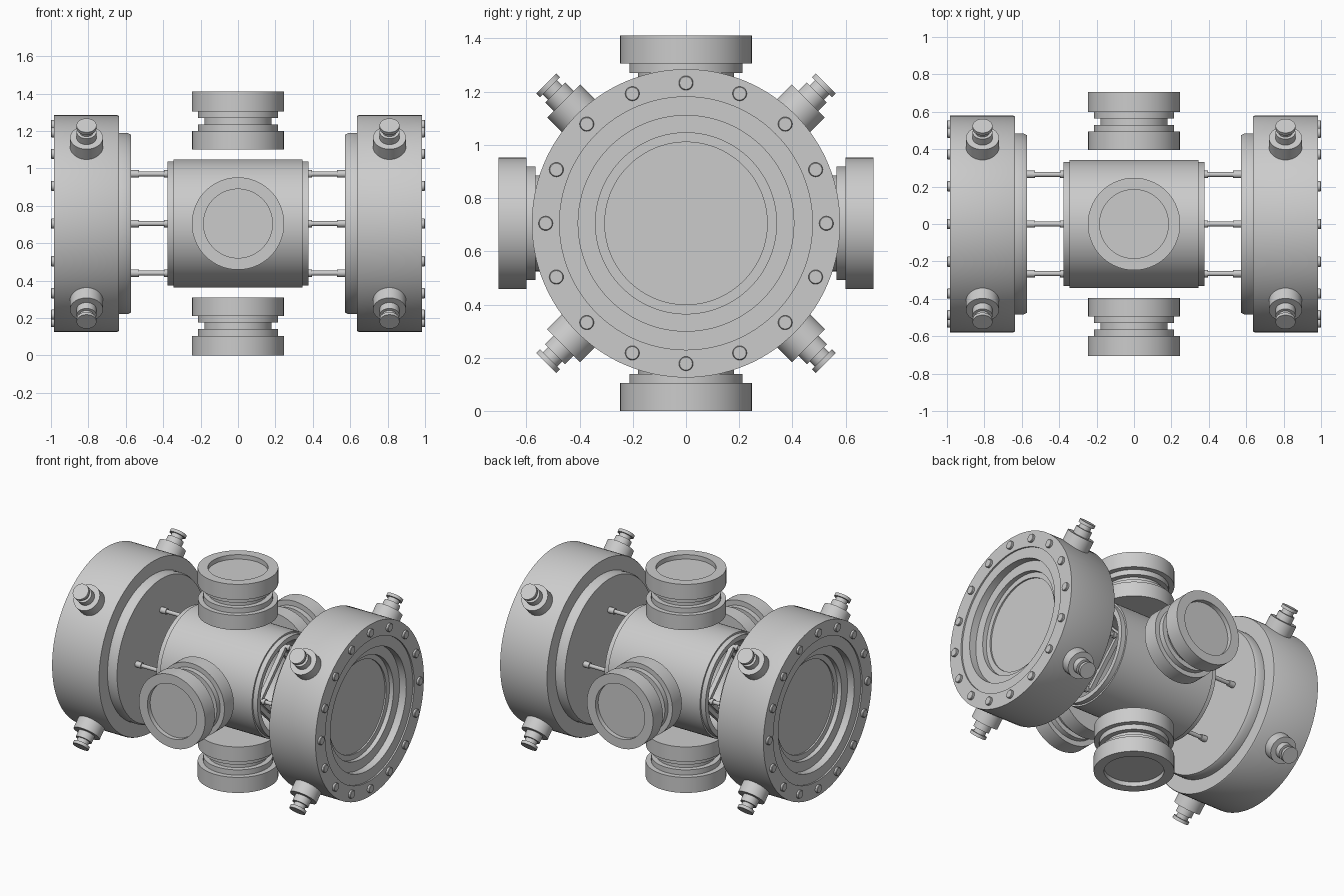
import bpy, bmesh
from math import pi, radians, cos, sin
from mathutils import Matrix, Vector

if "Cube" in bpy.data.objects:
    bpy.data.objects.remove(bpy.data.objects["Cube"], do_unlink=True)

CENTRE = Vector((0, 0, 0.705))

steel = bpy.data.materials.new("brushed_steel")
steel.use_nodes = True
steel.diffuse_color = (0.6, 0.6, 0.6, 1)
steel.node_tree.nodes["Principled BSDF"].inputs["Base Color"].default_value = (0.6, 0.6, 0.6, 1)


def finish(name, bm):
    """Turn a bmesh into a shaded steel object."""
    bmesh.ops.recalc_face_normals(bm, faces=bm.faces)
    mesh = bpy.data.meshes.new(name)
    bm.to_mesh(mesh)
    bm.free()
    mesh.materials.append(steel)
    obj = bpy.data.objects.new(name, mesh)
    bpy.context.collection.objects.link(obj)
    bpy.ops.object.select_all(action='DESELECT')
    obj.select_set(True)
    bpy.context.view_layer.objects.active = obj
    bpy.ops.object.shade_smooth_by_angle(angle=radians(30))
    return obj


def lathe(name, profile, direction, origin=(0, 0, 0), steps=96, closed=False):
    """Spin (radius, height) points around an axis through the model centre."""
    bm = bmesh.new()
    verts = [bm.verts.new((r, 0, h)) for r, h in profile]
    pairs = list(zip(verts, verts[1:]))
    if closed:
        pairs.append((verts[-1], verts[0]))
    edges = [bm.edges.new(p) for p in pairs]
    bmesh.ops.spin(bm, geom=verts + edges, cent=(0, 0, 0), axis=(0, 0, 1),
                   angle=2 * pi, steps=steps, use_merge=False)
    bmesh.ops.remove_doubles(bm, verts=bm.verts, dist=0.0001)
    turn = Vector((0, 0, 1)).rotation_difference(Vector(direction)).to_matrix().to_4x4()
    bm.transform(Matrix.Translation(CENTRE + Vector(origin)) @ turn)
    return finish(name, bm)


def around(count, radius, start=0.0):
    """Points (y, z) evenly spaced on a circle about the long axis."""
    for i in range(count):
        a = start + 2 * pi * i / count
        yield radius * cos(a), radius * sin(a)


# Central chamber: open tube with a slim rim at each end
lathe("chamber", [(0.30, -0.378), (0.332, -0.378), (0.332, -0.345), (0.343, -0.345),
                  (0.343, 0.345), (0.332, 0.345), (0.332, 0.378), (0.30, 0.378)],
      (1, 0, 0), closed=True)

# Four viewing ports: double collars around a narrow neck, with a sunken window
port = [(0, 0.395), (0.245, 0.395), (0.245, 0.495), (0.213, 0.495), (0.213, 0.53),
        (0.18, 0.53), (0.18, 0.565), (0.213, 0.565), (0.213, 0.6), (0.247, 0.6),
        (0.247, 0.705), (0.184, 0.705), (0.184, 0.675), (0, 0.675)]
for label, d in (("top", (0, 0, 1)), ("bottom", (0, 0, -1)),
                 ("front", (0, -1, 0)), ("back", (0, 1, 0))):
    lathe(label + "_port", port, d)

# Profiles of the end parts
flange = [(0, 0.572), (0.475, 0.572), (0.484, 0.59), (0.484, 0.637), (0.575, 0.637),
          (0.579, 0.645), (0.579, 0.985), (0.475, 0.985), (0.475, 0.975),
          (0.405, 0.975), (0.405, 0.925), (0.34, 0.925), (0.34, 0.895),
          (0.305, 0.895), (0.305, 0.885), (0, 0.885)]
bolt = [(0, 0.975), (0.027, 0.975), (0.027, 0.997), (0.024, 1.0), (0, 1.0)]
connector = [(0, 0.52), (0.088, 0.52), (0.088, 0.65), (0.053, 0.65), (0.053, 0.695),
             (0.038, 0.695), (0.038, 0.722), (0.053, 0.722), (0.053, 0.742), (0, 0.742)]
rod = [(0, 0.24), (0.013, 0.24), (0.013, 0.375), (0.02, 0.375), (0.02, 0.395),
       (0.013, 0.395), (0.013, 0.53), (0.02, 0.53), (0.02, 0.575), (0, 0.575)]

for side, s in (("left", 1), ("right", -1)):
    axis = (s, 0, 0)
    lathe(side + "_flange", flange, axis, steps=128)

    # Ring of bolt heads
    for y, z in around(16, 0.527):
        lathe(side + "_bolt", bolt, axis, (0, y, z), steps=20)

    # Diagonal connectors on the flange rim
    for y, z in around(4, 1, pi / 4):
        lathe(side + "_connector", connector, (0, y, z), (s * 0.81, 0, 0), steps=40)

    # Support rods between flange and chamber
    posts = list(around(4, 0.265))
    for y, z in posts:
        lathe(side + "_rod", rod, axis, (0, y, z), steps=20)

    # Slim diamond frames tying the rods together inside the chamber mouth
    bm = bmesh.new()
    for x in (0.35, 0.26):
        for y, z in around(4, 0.265 * cos(pi / 4), pi / 4):
            up = Vector((0, y, z)).normalized()
            along = Vector((1, 0, 0)).cross(up)
            basis = Matrix((Vector((1, 0, 0)), along, up)).transposed().to_4x4()
            place = Matrix.Translation(CENTRE + Vector((s * x, y, z)))
            size = Matrix.Diagonal((0.03, 0.375, 0.025, 1))
            bmesh.ops.create_cube(bm, size=1, matrix=place @ basis @ size)
    finish(side + "_rod_frame", bm)
